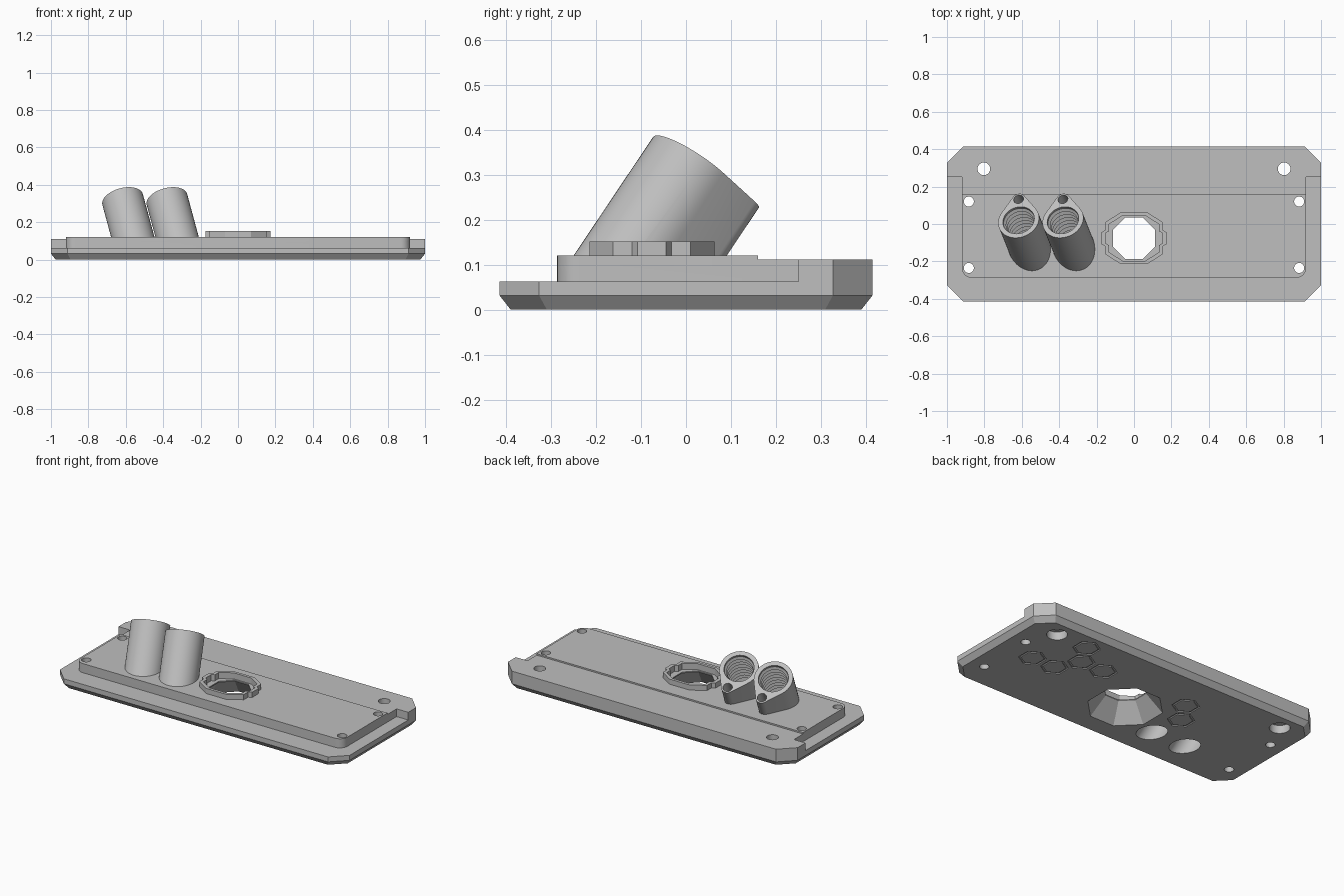
import bpy, bmesh
from math import sin, cos, pi, radians, acos, sqrt
from mathutils import Vector

old = bpy.data.objects.get("Cube")
if old:
    bpy.data.objects.remove(old, do_unlink=True)

grey = bpy.data.materials.new("plain_grey")
grey.use_nodes = True
colour = (0.52, 0.52, 0.52, 1)
grey.diffuse_color = colour
grey.node_tree.nodes["Principled BSDF"].inputs["Base Color"].default_value = colour


def loft(name, rings):
    """Closed solid through rings of matching points."""
    bm = bmesh.new()
    loops = [[bm.verts.new(p) for p in ring] for ring in rings]
    n = len(loops[0])
    for a, b in zip(loops, loops[1:]):
        for i in range(n):
            j = (i + 1) % n
            bm.faces.new((a[i], a[j], b[j], b[i]))
    bm.faces.new(loops[0][::-1])
    bm.faces.new(loops[-1])
    bmesh.ops.recalc_face_normals(bm, faces=bm.faces)
    mesh = bpy.data.meshes.new(name)
    bm.to_mesh(mesh)
    bm.free()
    mesh.materials.append(grey)
    obj = bpy.data.objects.new(name, mesh)
    bpy.context.collection.objects.link(obj)
    return obj


def level(outline, z):
    return [Vector((p[0], p[1], z)) for p in outline]


def prism(name, outline, z0, z1):
    return loft(name, [level(outline, z0), level(outline, z1)])


def circle(x, y, r, n=32, start=0.0):
    return [(x + r * cos(start + 2 * pi * i / n), y + r * sin(start + 2 * pi * i / n))
            for i in range(n)]


def boolean(target, tool, operation):
    mod = target.modifiers.new(operation, 'BOOLEAN')
    mod.operation, mod.object, mod.solver = operation, tool, 'EXACT'
    graph = bpy.context.evaluated_depsgraph_get()
    mesh = bpy.data.meshes.new_from_object(target.evaluated_get(graph))
    target.modifiers.clear()
    target.data = mesh
    bpy.data.objects.remove(tool, do_unlink=True)


def mirror_outline(half):
    """Complete an outline given its +x half, listed from low y to high y."""
    return half + [(-x, y) for x, y in reversed(half)]


# Base slab with clipped corners and a bevelled underside
def slab_outline(inset):
    w, d, c = 1 - inset, 0.415 - inset, 0.088 - inset * 0.3
    return mirror_outline([(w - c, -d), (w, c - d), (w, d - c), (w - c, d)])


plate = loft("cover_plate", [level(slab_outline(0.025), 0), level(slab_outline(0), 0.032),
                             level(slab_outline(0), 0.063)])

# Raised body, rounded at the front and widening into the back rail
FRONT, SIDE, R = -0.287, 0.92, 0.05
corner = [(SIDE - R + R * sin(a), FRONT + R - R * cos(a))
          for a in (i * pi / 12 for i in range(7))]
body = mirror_outline(corner + [(SIDE, 0.25), (1, 0.25), (1, 0.327), (0.912, 0.415)])
boolean(plate, prism("raised_body", body, 0.045, 0.111), 'UNION')
panel = mirror_outline(corner + [(SIDE, 0.16)])
boolean(plate, prism("top_panel", panel, 0.09, 0.12), 'UNION')

# Eight-sided collar with a tab on each side
CY = -0.076
quarter = [(0.07, -0.139), (0.153, -0.086), (0.153, -0.044), (0.174, -0.032)]
collar = mirror_outline(quarter + [(x, -y) for x, y in reversed(quarter)])


def collar_outline(s):
    return [(x * s, y * s + CY) for x, y in collar]


boolean(plate, prism("collar", collar_outline(1), 0.1, 0.152), 'UNION')

# Slanted teardrop sockets
axis = Vector((-0.219, 0.543, 0.81)).normalized()
down = Vector((0, axis.z, -axis.y)).normalized()
side = axis.cross(down)
tops = [Vector((x, 0.02, 0.322)) for x in (-0.617, -0.38)]
BIG, SMALL, NUB = 0.112, 0.036, 0.135


def disc(centre, r, n=40):
    return [centre + r * (cos(2 * pi * i / n) * down + sin(2 * pi * i / n) * side)
            for i in range(n)]


def teardrop(centre):
    t = acos((BIG - SMALL) / NUB)
    pts = []
    for r, off, a0, a1, n in ((SMALL, NUB, -t, t, 12), (BIG, 0, t, 2 * pi - t, 36)):
        for i in range(n + 1):
            a = a0 + (a1 - a0) * i / n
            pts.append(centre + off * down + r * (cos(a) * down + sin(a) * side))
    return pts


for top in tops:
    ring = teardrop(top)
    foot = [p - axis * ((p.z - 0.095) / axis.z) for p in ring]
    boolean(plate, loft("socket", [foot, ring]), 'UNION')

# Threaded bores through the sockets and plate, with a pin hole in each lobe
for top in tops:
    rings = [disc(top - axis * 0.55, 0.074), disc(top - axis * 0.27, 0.074)]
    for i in range(17):
        rings.append(disc(top - axis * (0.255 - i * 0.015), 0.086 if i % 2 == 0 else 0.075))
    rings.append(disc(top + axis * 0.05, 0.086))
    boolean(plate, loft("bore_cutter", rings), 'DIFFERENCE')
    pin = top + down * NUB
    boolean(plate, loft("pin_cutter", [disc(pin - axis * 0.13, 0.027, 20),
                                       disc(pin + axis * 0.05, 0.027, 20)]), 'DIFFERENCE')

# Collar pocket and the opening that flares towards the underside
boolean(plate, prism("pocket_cutter", collar_outline(0.87), 0.114, 0.2), 'DIFFERENCE')


def octagon(r, z):
    return level(circle(0, CY, r, 8, pi / 8), z)


boolean(plate, loft("flare_cutter", [octagon(0.218, -0.002), octagon(0.121, 0.108),
                                     octagon(0.121, 0.13)]), 'DIFFERENCE')

# Screw holes, the back pair counterbored from below
for s in (-1, 1):
    for y in (0.12, -0.235):
        boolean(plate, prism("hole_cutter", circle(s * 0.883, y, 0.027), -0.1, 0.2), 'DIFFERENCE')
    for r, z in ((0.034, 0.2), (0.058, 0.05)):
        boolean(plate, prism("hole_cutter", circle(s * 0.803, 0.295, r), -0.1, z), 'DIFFERENCE')

# Shallow hexagon grooves on the underside
for x, y in ((0.58, 0.284), (0.74, 0.01), (0.582, 0.01), (0.503, 0.148), (0.346, 0.148),
             (-0.25, 0.148), (-0.33, 0.012)):
    groove = prism("groove_cutter", circle(x, y, 0.079, 6, pi / 6), -0.01, 0.006)
    boolean(groove, prism("groove_core", circle(x, y, 0.066, 6, pi / 6), -0.05, 0.05), 'DIFFERENCE')
    boolean(plate, groove, 'DIFFERENCE')

# Smooth the round walls and keep the edges sharp
bpy.ops.object.select_all(action='DESELECT')
plate.select_set(True)
bpy.context.view_layer.objects.active = plate
bpy.ops.object.shade_smooth_by_angle(angle=radians(25))
